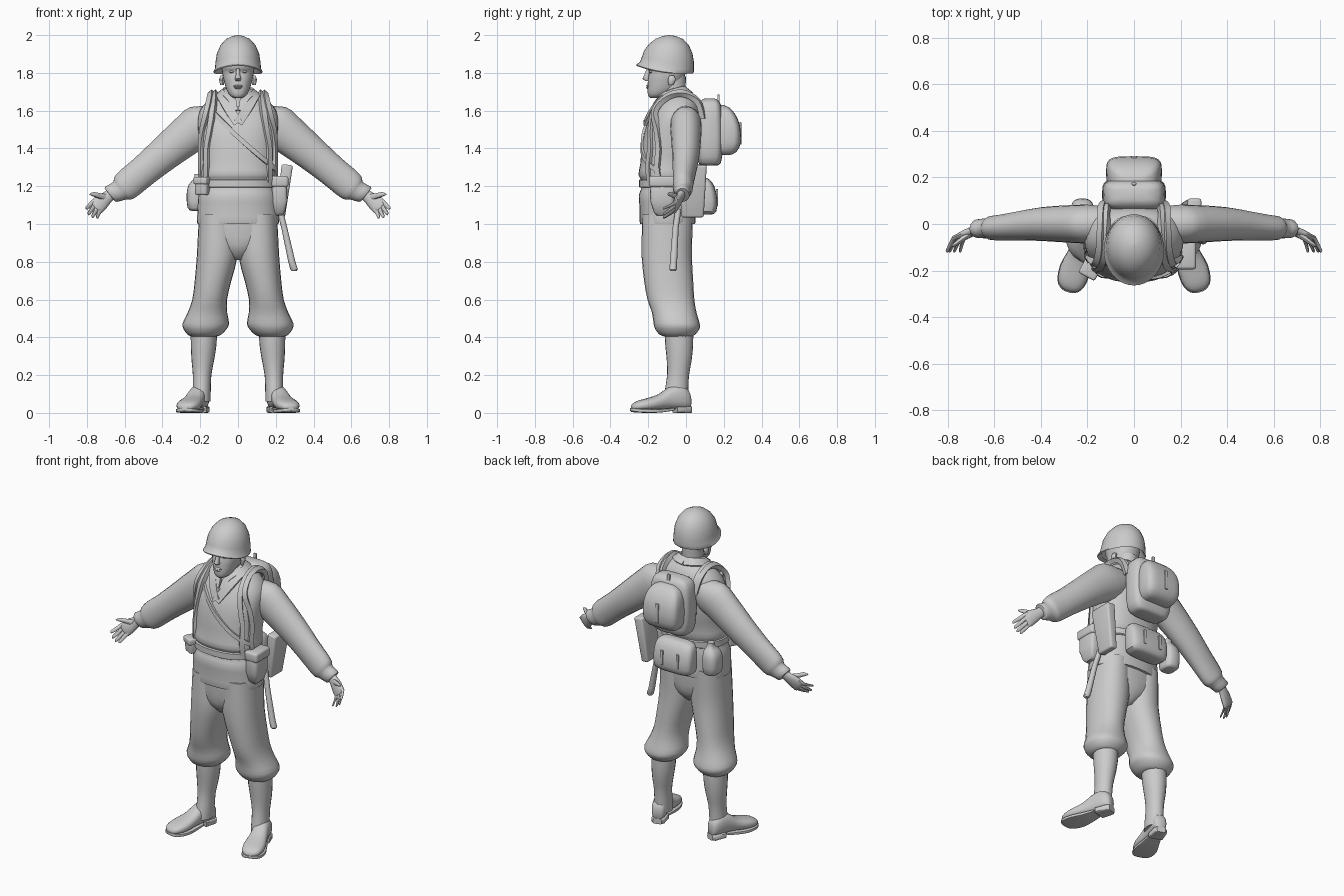
import bpy, bmesh, math
from mathutils import Vector as V

grey = bpy.data.materials.new("plain_grey")
grey.diffuse_color = (0.6, 0.6, 0.6, 1)


def finish(name, bm, angle=45):
    bmesh.ops.recalc_face_normals(bm, faces=bm.faces)
    me = bpy.data.meshes.new(name)
    bm.to_mesh(me)
    bm.free()
    me.materials.append(grey)
    ob = bpy.data.objects.new(name, me)
    bpy.context.collection.objects.link(ob)
    bpy.ops.object.select_all(action='DESELECT')
    ob.select_set(True)
    bpy.context.view_layer.objects.active = ob
    bpy.ops.object.shade_smooth_by_angle(angle=math.radians(angle))
    return ob


def spline(pts, k):
    """Catmull-Rom through tuples, k steps per span."""
    out = []
    for i in range(len(pts) - 1):
        a, b, c, d = pts[max(i - 1, 0)], pts[i], pts[i + 1], pts[min(i + 2, len(pts) - 1)]
        for j in range(k):
            t = j / k
            out.append(tuple(0.5 * (2 * q + (r - p) * t + (2 * p - 5 * q + 4 * r - s) * t * t
                                    + (3 * q - p - 3 * r + s) * t ** 3) for p, q, r, s in zip(a, b, c, d)))
    return out + [tuple(pts[-1])]


def skin(bm, loops):
    rows = [[bm.verts.new(p) for p in loop] for loop in loops]
    n = len(rows[0])
    for r, s in zip(rows, rows[1:]):
        for i in range(n):
            bm.faces.new((r[i], r[(i + 1) % n], s[(i + 1) % n], s[i]))
    bm.faces.new(rows[0])
    bm.faces.new(rows[-1])


def loft(name, rings, n=20, p=2.0, u=(1, 0, 0), v=(0, 1, 0), k=1, warp=None, angle=45):
    """Superellipse rings (x, y, z, half u, half v) joined into a body."""
    u, v, loops = V(u), V(v), []
    for x, y, z, a, b in spline(rings, k):
        loop = []
        for i in range(n):
            c, s = math.cos(2 * math.pi * i / n), math.sin(2 * math.pi * i / n)
            q = V((x, y, z)) + u * a * math.copysign(abs(c) ** (2 / p), c) \
                + v * b * math.copysign(abs(s) ** (2 / p), s)
            loop.append(warp(q) if warp else q)
        loops.append(loop)
    bm = bmesh.new()
    skin(bm, loops)
    return finish(name, bm, angle)


def front_back(rows):
    """(z, half width, front y, back y) to loft rings."""
    return [(0, (f + b) / 2, z, w, (b - f) / 2) for z, w, f, b in rows]


def block(name, loc, size, bevel=0.02, taper=1.0, rot=(0, 0, 0)):
    bm = bmesh.new()
    bmesh.ops.create_cube(bm, size=1)
    for q in bm.verts:
        s = taper if q.co.z < 0 else 1
        q.co = V((q.co.x * size[0] * s, q.co.y * size[1] * s, q.co.z * size[2]))
    bmesh.ops.bevel(bm, geom=bm.edges[:], offset=bevel, segments=3, profile=0.5, affect='EDGES')
    ob = finish(name, bm, 50)
    ob.location, ob.rotation_euler = loc, rot
    return ob


# Jacket
torso = front_back([(1.0, .212, -.24, .045), (1.01, .217, -.245, .05), (1.08, .214, -.245, .05),
                    (1.15, .21, -.25, .05), (1.19, .197, -.236, .045), (1.235, .198, -.238, .045),
                    (1.26, .208, -.252, .055), (1.32, .2, -.242, .06), (1.4, .205, -.235, .075),
                    (1.5, .212, -.217, .08), (1.57, .212, -.187, .08), (1.62, .19, -.16, .07),
                    (1.66, .15, -.135, .055), (1.69, .1, -.115, .03), (1.71, .08, -.1, .015)])
loft("jacket", torso, n=32, p=2.3, k=2)


def ring_at(z):
    for a, b in zip(torso, torso[1:]):
        if z <= b[2]:
            t = max(0, (z - a[2]) / (b[2] - a[2]))
            return [p + (q - p) * t for p, q in zip(a, b)]
    return torso[-1]


def on_front(x, z):
    r = ring_at(z)
    return (x, r[1] - r[4] * max(0, 1 - min(1, abs(x) / r[3]) ** 2.3) ** (1 / 2.3), z)


def ribbon(name, pts, width, thick=0.012):
    """Flat strap lying on the jacket; 2-tuples are dropped on the chest."""
    path = [V(q) for q in spline([on_front(*q) if len(q) == 2 else q for q in pts], 4)]
    loops = []
    for i, q in enumerate(path):
        r = ring_at(q.z)
        nrm = V((q.x / r[3] ** 2, (q.y - r[1]) / r[4] ** 2, 0)).normalized()
        nrm.z = max(0, (q.z - 1.56) * 9)
        nrm.normalize()
        tan = (path[min(i + 1, len(path) - 1)] - path[max(i - 1, 0)]).normalized()
        side = tan.cross(nrm).normalized() * width / 2
        nrm = nrm * thick
        loops.append([q - side - nrm, q + side - nrm, q + side + nrm, q - side + nrm])
    bm = bmesh.new()
    skin(bm, loops)
    return finish(name, bm, 40)


# Belt
loft("belt", [(0, -.097, 1.192, .2, .146), (0, -.097, 1.196, .206, .152),
              (0, -.097, 1.232, .206, .152), (0, -.097, 1.236, .2, .146)], n=32, p=2.3, angle=30)

# Neck, head and face
loft("neck", [(0, -.07, 1.58, .065, .07), (0, -.07, 1.68, .06, .066), (0, -.07, 1.78, .062, .07)])
loft("head", front_back([(1.668, .022, -.19, -.13), (1.68, .042, -.2, -.1), (1.705, .058, -.204, -.06),
                         (1.74, .07, -.203, -.03), (1.78, .08, -.2, -.008), (1.808, .084, -.194, 0),
                         (1.83, .088, -.208, .005), (1.88, .085, -.205, .005)]), n=28, p=2.2, k=2)
loft("nose", [(0, -.2, 1.822, .009, .008), (0, -.207, 1.79, .011, .014), (0, -.211, 1.769, .017, .02),
              (0, -.205, 1.758, .013, .012)], n=12)
loft("lips", [(0, -.2, 1.737, .012, .006), (0, -.203, 1.731, .026, .009), (0, -.2, 1.727, .024, .006),
              (0, -.203, 1.722, .022, .009), (0, -.2, 1.715, .012, .006)], n=12)

# Helmet with a dipping rim
loft("helmet", front_back([(1.87, .095, -.215, .01), (1.825, .115, -.235, .03), (1.816, .127, -.262, .038),
                           (1.822, .13, -.264, .041), (1.84, .122, -.244, .042), (1.87, .119, -.234, .042),
                           (1.91, .112, -.222, .035), (1.95, .093, -.195, .016), (1.98, .063, -.16, -.015),
                           (1.995, .03, -.123, -.053), (2.0, .005, -.095, -.085)]), n=32,
     warp=lambda q: V((q.x, q.y, q.z - (.13 * (q.y + .1) + 1.1 * q.x ** 2) * max(0, min(1, (2 - q.z) * 6)))))

for s, tag in ((1, "right"), (-1, "left")):
    # Face sides
    loft(tag + "_ear", [(s * .08, -.075, 1.785, .012, .012), (s * .088, -.075, 1.765, .012, .022),
                        (s * .084, -.08, 1.735, .01, .012)], n=10, k=2)
    loft(tag + "_eye", [(s * .033, -.184, 1.813, .008, .006), (s * .033, -.187, 1.806, .016, .009),
                        (s * .033, -.184, 1.799, .008, .006)], n=10)
    # Collar, lapel and suspenders
    ribbon(tag + "_collar", [(0, .012, 1.7), (s * .055, .0, 1.705), (s * .09, -.05, 1.695),
                             (s * .085, -.11, 1.675), (s * .055, -.165, 1.62), (0, -.213, 1.535)], .05)
    ribbon(tag + "_shirt_collar", [(s * .07, -.06, 1.705), (s * .06, -.12, 1.685), (s * .03, -.155, 1.65),
                                   (s * .022, -.183, 1.6)], .04, .008)
    for i, (x0, x1, x2) in enumerate(((.12, .147, .162), (.14, .185, .193))):
        ribbon(tag + "_suspender", [(s * x0 * .9, .09, 1.56), (s * x0, .06, 1.65), (s * x0, -.02, 1.692),
                                    (s * (x0 + .005), -.1, 1.672), (s * (x0 + x1) / 2, -.165, 1.6),
                                    (s * x1, 1.5), (s * x2, 1.4), (s * x2, 1.3), (s * x2, 1.22)], .028, .014)
    # Sleeve
    loft(tag + "_sleeve", [(s * .1, 0, 1.56, .08, .07), (s * .18, 0, 1.53, .115, .082),
                           (s * .25, 0, 1.485, .108, .082), (s * .39, 0, 1.372, .092, .073),
                           (s * .5, -.008, 1.28, .083, .062), (s * .575, -.015, 1.218, .082, .055),
                           (s * .61, -.017, 1.188, .074, .052), (s * .625, -.018, 1.176, .058, .044),
                           (s * .672, -.02, 1.157, .051, .04), (s * .678, -.02, 1.153, .04, .03)],
         n=20, u=(s * .62, 0, .78), k=2)
    # Hand
    loft(tag + "_palm", [(s * .655, -.02, 1.17, .032, .024), (s * .69, -.03, 1.143, .032, .021),
                         (s * .722, -.045, 1.118, .042, .02), (s * .748, -.058, 1.09, .042, .015),
                         (s * .755, -.062, 1.082, .034, .009)], n=14, u=(s * .66, 0, .75), k=2)
    fingers = [((.774, 1.11), (.806, 1.078)), ((.762, 1.096), (.795, 1.048)),
               ((.746, 1.082), (.775, 1.032)), ((.73, 1.072), (.75, 1.03))]
    for (x0, z0), (x1, z1) in fingers:
        loft(tag + "_finger", [(s * (x0 - .02), -.05, z0 + .02, .011, .011), (s * x0, -.06, z0, .012, .011),
                               (s * (x0 + x1) / 2, -.09, (z0 + z1) / 2, .011, .01),
                               (s * (x1 - .004), -.115, z1 + .006, .009, .008),
                               (s * x1 - s * .002, -.12, z1, .003, .003)], n=8, u=(s * .7, 0, .7))
    loft(tag + "_thumb", [(s * .7, -.04, 1.14, .018, .016), (s * .738, -.065, 1.15, .014, .014),
                          (s * .765, -.085, 1.158, .012, .011), (s * .785, -.095, 1.158, .004, .004)],
         n=8, u=(-s * .2, 0, 1))
    # Trouser leg with bloused cuff
    loft(tag + "_trouser_leg", [(s * .108, -.098, 1.05, .098, .135), (s * .108, -.1, .95, .104, .134),
                                (s * .11, -.102, .83, .108, .133), (s * .132, -.092, .7, .097, .13),
                                (s * .15, -.08, .6, .092, .124), (s * .162, -.062, .53, .105, .118),
                                (s * .17, -.05, .475, .123, .122), (s * .174, -.046, .445, .115, .118),
                                (s * .178, -.046, .415, .09, .095), (s * .18, -.042, .405, .068, .075)],
         n=24, p=2.2, k=2)
    # Legging and boot
    loft(tag + "_legging", [(s * .18, -.038, .44, .07, .076), (s * .182, -.036, .36, .068, .074),
                            (s * .186, -.036, .28, .06, .066), (s * .19, -.042, .2, .049, .058),
                            (s * .192, -.05, .12, .048, .062), (s * .194, -.055, .06, .048, .065)], k=2)
    d, w = V((s * .3, -.954, 0)), (.954, s * .3, 0)
    heel = V((s * .185, .022, 0))

    def foot(rows):
        return [(*(heel + d * t + V((0, 0, (lo + hi) / 2))), hw, (hi - lo) / 2) for t, hw, lo, hi in rows]
    loft(tag + "_boot", foot([(0, .022, .03, .09), (.015, .038, .02, .125), (.06, .046, .02, .15),
                              (.12, .048, .02, .135), (.17, .055, .018, .1), (.23, .064, .012, .08),
                              (.285, .058, .012, .065), (.315, .038, .014, .05), (.325, .012, .02, .036)]),
         u=w, v=(0, 0, 1), p=2.4, k=2)
    loft(tag + "_sole", foot([(.1, .04, .012, .026), (.17, .055, .002, .022), (.23, .067, 0, .02),
                              (.29, .06, .002, .022), (.32, .038, .006, .024), (.33, .012, .012, .026)]),
         u=w, v=(0, 0, 1), p=6, n=16, k=2)
    loft(tag + "_heel", foot([(-.002, .026, 0, .035), (.012, .04, 0, .035), (.085, .044, 0, .035)]),
         u=w, v=(0, 0, 1), p=6, n=16)

# Trouser seat joining both legs
loft("trouser_seat", [(0, -.1, 1.05, .2, .135), (0, -.1, .93, .19, .13), (0, -.1, .86, .1, .115),
                      (0, -.1, .81, .03, .07)], n=24, p=2.4, k=2)

# Diagonal bag strap
ribbon("diagonal_strap", [(-.15, 1.61), (-.08, 1.54), (0, 1.46), (.1, 1.37), (.17, 1.31), (.2, 1.28)], .024)

# Backpack
loft("backpack", [(0, .125, 1.31, .08, .04), (0, .125, 1.325, .115, .06), (0, .127, 1.4, .135, .068),
                  (0, .127, 1.52, .136, .068), (0, .125, 1.61, .128, .064), (0, .125, 1.65, .105, .05),
                  (0, .125, 1.665, .06, .025)], n=28, p=4, k=2)
loft("backpack_pocket", [(0, .2, 1.365, .07, .03), (0, .205, 1.38, .1, .06), (0, .22, 1.43, .118, .07),
                         (0, .218, 1.52, .118, .068), (0, .205, 1.58, .105, .056),
                         (0, .19, 1.615, .08, .04), (0, .18, 1.63, .04, .02)], n=28, p=4, k=2)
block("pocket_buckle_strap", (0, .288, 1.48), (.022, .01, .12), .003)
block("pack_handle", (0, .172, 1.65), (.02, .012, .07), .004)

# Bag on the back of the belt
loft("belt_bag", [(0, .1, 1.05, .09, .035), (0, .105, 1.065, .125, .055), (0, .108, 1.13, .132, .058),
                  (0, .1, 1.2, .128, .05), (0, .09, 1.235, .11, .035), (0, .085, 1.245, .07, .02)],
     n=28, p=4, k=2)
for x in (-.055, .055):
    block("belt_bag_strap", (x, .164, 1.14), (.018, .012, .09), .003)

# Canteen on the left hip
loft("canteen", [(-.215, .05, 1.07, .03, .035), (-.22, .05, 1.085, .047, .055), (-.222, .05, 1.16, .05, .06),
                 (-.217, .05, 1.21, .043, .05), (-.21, .05, 1.24, .022, .025), (-.21, .05, 1.265, .02, .02)],
     p=2.8, k=2)
block("left_front_pouch", (-.185, -.19, 1.2), (.075, .07, .095), .012, .92, (0, 0, -.5))
block("left_pouch_flap", (-.187, -.194, 1.23), (.08, .074, .04), .01, 1, (0, 0, -.5))

# Hip pouch, tapered below, with flap
loft("hip_pouch", [(.212, -.125, 1.045, .022, .03), (.215, -.125, 1.06, .032, .045), (.22, -.125, 1.12, .042, .064),
                   (.22, -.125, 1.22, .04, .066), (.215, -.125, 1.25, .03, .055)], n=20, p=5)
block("hip_pouch_flap", (.222, -.125, 1.225), (.09, .14, .06), .014)

# Shovel carrier and handle on the right hip
block("shovel_carrier", (.243, .035, 1.175), (.06, .15, .28), .012, .78, (0, .13, 0))
loft("shovel_handle", [(.22, -.04, 1.08, .016, .016), (.245, -.055, .98, .016, .016), (.285, -.066, .8, .019, .019),
                       (.297, -.068, .76, .02, .02), (.298, -.068, .75, .012, .012)], n=12)
